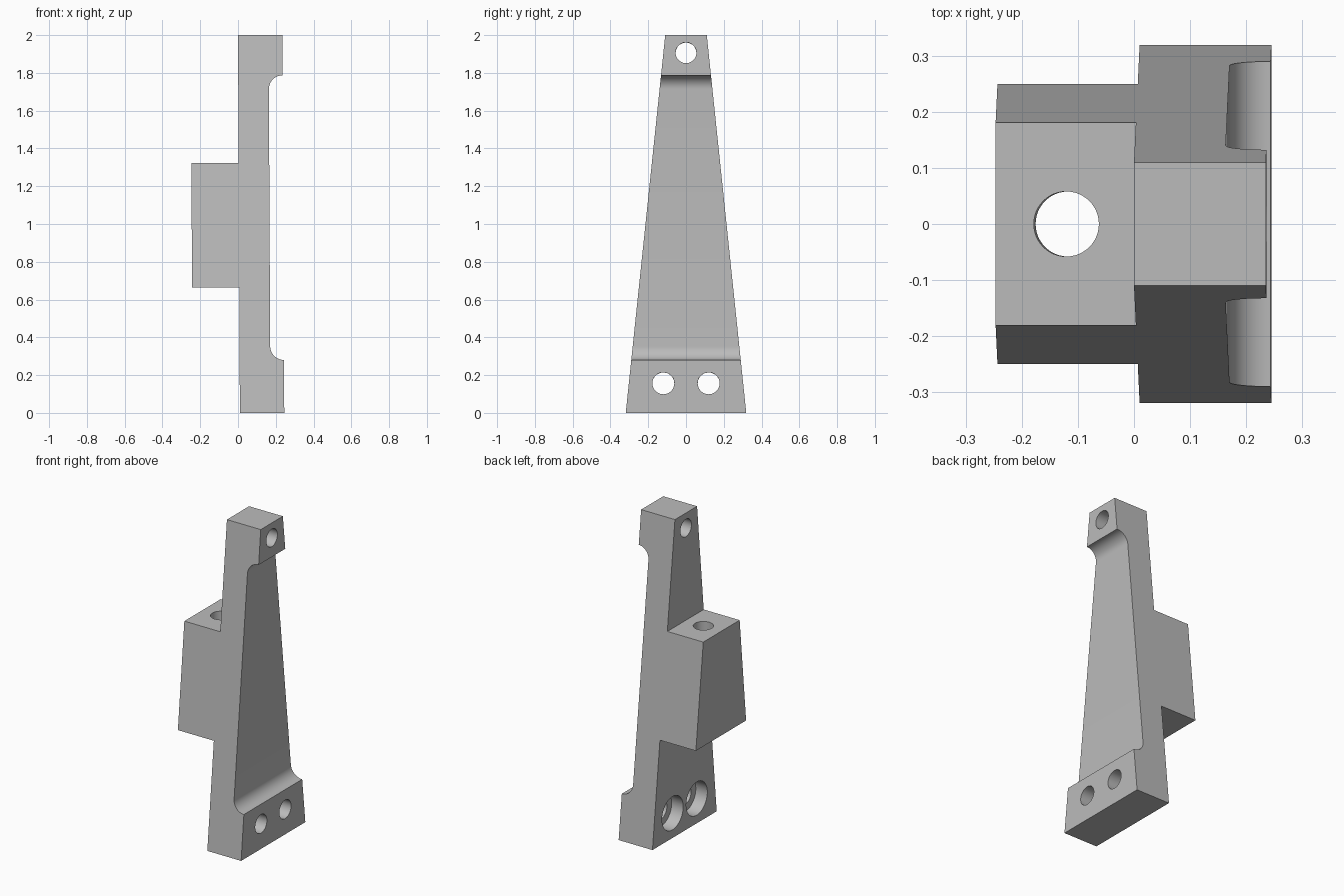
import bpy
import bmesh
import math

cube = bpy.data.objects.get("Cube")
if cube:
    bpy.data.objects.remove(cube, do_unlink=True)

HEIGHT, HALF_BASE, HALF_TOP = 2.0, 0.319, 0.11
THICK, WEB, FILLET = 0.235, 0.162, 0.073
LEAN = 0.01

grey = bpy.data.materials.new("plain_grey")
grey.use_nodes = True
colour = (0.5, 0.5, 0.5, 1)
grey.diffuse_color = colour
grey.node_tree.nodes["Principled BSDF"].inputs["Base Color"].default_value = colour


def lean(x, z):
    """Shift x for the slight lean of the whole bracket."""
    return x + LEAN * (1 - z / HEIGHT)


def half_width(z):
    return HALF_BASE + (HALF_TOP - HALF_BASE) * z / HEIGHT


def arc(z, start, end, steps=12):
    """Concave fillet between the thin web and a thick end."""
    angles = [math.radians(start + (end - start) * i / steps) for i in range(steps + 1)]
    return [(THICK + FILLET * math.cos(a), z + FILLET * math.sin(a)) for a in angles]


# Side profile, extruded into a tapering body
profile = [(0, 0), (THICK, 0)]
profile += arc(0.28 + FILLET, 270, 180)
profile += arc(1.787 - FILLET, 180, 90)
profile += [(THICK, HEIGHT), (0, HEIGHT), (0, 1.323), (-0.25, 1.323), (-0.25, 0.665), (0, 0.665)]

bm = bmesh.new()
front = [bm.verts.new((lean(x, z), -half_width(z), z)) for x, z in profile]
back = [bm.verts.new((lean(x, z), half_width(z), z)) for x, z in profile]
bm.faces.new(front)
bm.faces.new(back[::-1])
for i in range(len(profile)):
    j = (i + 1) % len(profile)
    bm.faces.new((front[j], front[i], back[i], back[j]))
bmesh.ops.recalc_face_normals(bm, faces=bm.faces[:])
mesh = bpy.data.meshes.new("bracket_body")
bm.to_mesh(mesh)
bm.free()
mesh.materials.append(grey)
body = bpy.data.objects.new("bracket_body", mesh)
bpy.context.collection.objects.link(body)


def drill(name, radius, depth, location, axis):
    """Cut a round hole along the bracket's own x or z axis."""
    tilt = -LEAN / HEIGHT + (math.pi / 2 if axis == "x" else 0)
    bpy.ops.mesh.primitive_cylinder_add(vertices=48, radius=radius, depth=depth,
                                        location=location, rotation=(0, tilt, 0))
    cutter = bpy.context.object
    cutter.name = name
    cutter.hide_render = True
    cutter.data.materials.append(grey)
    mod = body.modifiers.new(name, 'BOOLEAN')
    mod.operation = 'DIFFERENCE'
    mod.solver = 'EXACT'
    mod.object = cutter
    bpy.context.view_layer.objects.active = body
    bpy.ops.object.modifier_apply(modifier=name)
    bpy.data.objects.remove(cutter, do_unlink=True)


# Vertical bore, top bolt hole and the two counterbored base holes
drill("block_bore", 0.058, 1.0, (lean(-0.124, 1.0), 0, 1.0), "z")
drill("top_hole", 0.055, 0.8, (0.12, 0, 1.906), "x")
for side in (-1, 1):
    drill("base_hole", 0.058, 0.8, (0.12, side * 0.12, 0.156), "x")
    drill("counterbore", 0.105, 0.2, (lean(-0.02, 0.156), side * 0.12, 0.156), "x")

bpy.ops.object.select_all(action='DESELECT')
body.select_set(True)
bpy.context.view_layer.objects.active = body
bpy.ops.object.shade_smooth_by_angle(angle=math.radians(30))
